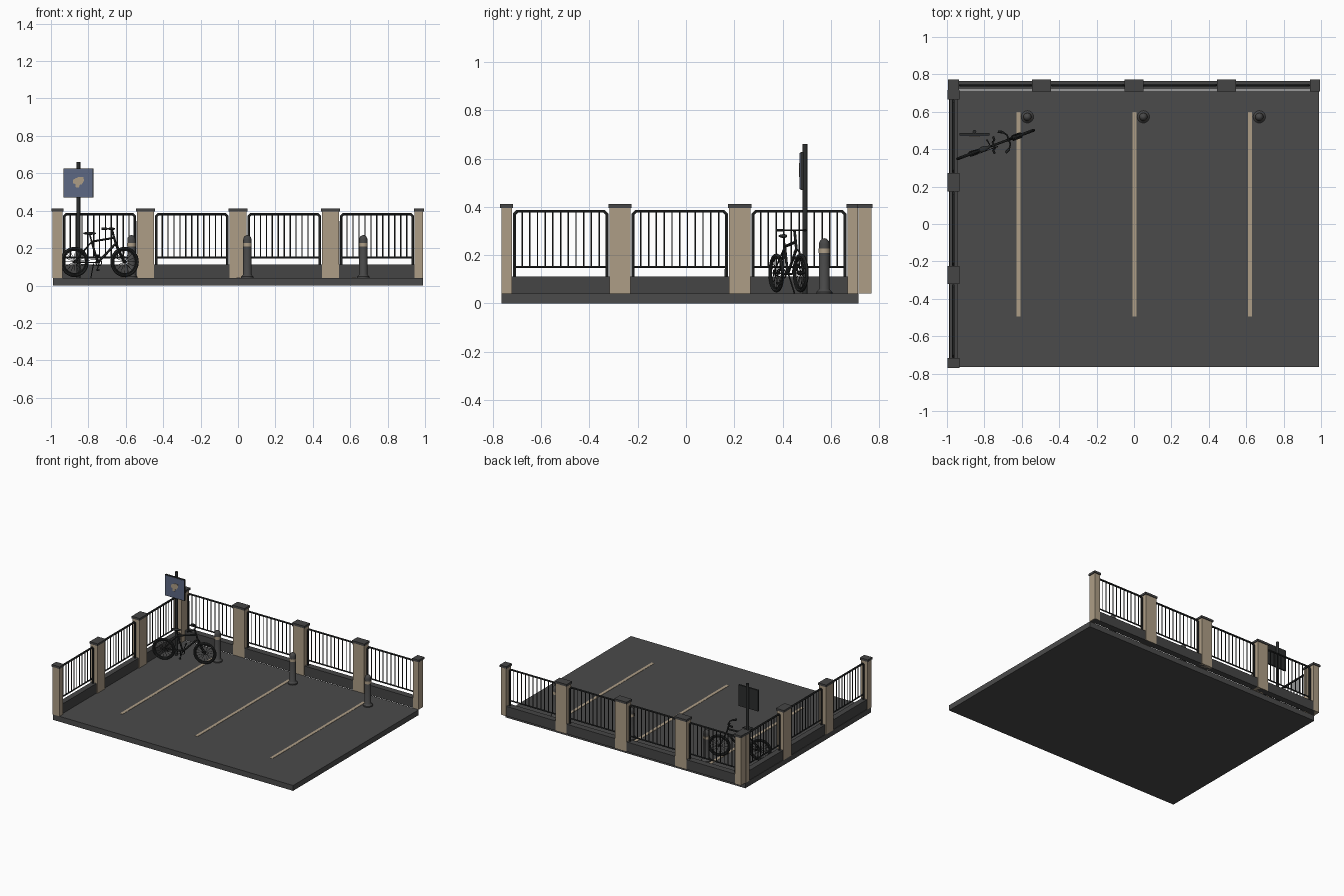
import bpy, bmesh, math
from math import sin, cos, pi
from mathutils import Matrix, Vector

if "Cube" in bpy.data.objects:
    bpy.data.objects.remove(bpy.data.objects["Cube"], do_unlink=True)


def material(name, r, g, b):
    m = bpy.data.materials.new(name)
    m.use_nodes = True
    m.diffuse_color = (r, g, b, 1)
    m.node_tree.nodes["Principled BSDF"].inputs["Base Color"].default_value = (r, g, b, 1)
    return m


ASPHALT = material("asphalt", 0.07, 0.07, 0.07)
CONCRETE = material("dark concrete", 0.06, 0.06, 0.06)
STONE = material("tan stone", 0.42, 0.34, 0.24)
IRON = material("black iron", 0.025, 0.027, 0.027)
BLUE = material("sign blue", 0.11, 0.14, 0.23)
STEEL = material("grey steel", 0.065, 0.065, 0.065)


def finish(ob, mat, smooth):
    ob.data.materials.clear()
    ob.data.materials.append(mat)
    if smooth:
        bpy.ops.object.select_all(action="DESELECT")
        ob.select_set(True)
        bpy.context.view_layer.objects.active = ob
        bpy.ops.object.shade_smooth_by_angle(angle=math.radians(40))
    return ob


def from_bmesh(name, bm, mat, smooth=False):
    bmesh.ops.recalc_face_normals(bm, faces=bm.faces)
    me = bpy.data.meshes.new(name)
    bm.to_mesh(me)
    bm.free()
    ob = bpy.data.objects.new(name, me)
    bpy.context.collection.objects.link(ob)
    return finish(ob, mat, smooth)


def boxes(name, spans, mat):
    """Boxes given as (x0, x1, y0, y1, z0, z1)."""
    bm = bmesh.new()
    for x0, x1, y0, y1, z0, z1 in spans:
        m = Matrix.Translation(((x0 + x1) / 2, (y0 + y1) / 2, (z0 + z1) / 2))
        m = m @ Matrix.Diagonal((x1 - x0, y1 - y0, z1 - z0, 1))
        bmesh.ops.create_cube(bm, size=1, matrix=m)
    return from_bmesh(name, bm, mat)


def lathe(name, profile, mat, centre, steps=20):
    """Turn an (r, z) profile about a vertical axis."""
    bm = bmesh.new()
    vs = [bm.verts.new((r, 0, z)) for r, z in profile]
    es = [bm.edges.new(p) for p in zip(vs, vs[1:])]
    bmesh.ops.spin(bm, geom=vs + es, axis=(0, 0, 1), cent=(0, 0, 0),
                   angle=2 * pi, steps=steps, use_duplicate=False)
    bmesh.ops.remove_doubles(bm, verts=bm.verts, dist=0.0001)
    bmesh.ops.translate(bm, verts=bm.verts, vec=centre)
    return from_bmesh(name, bm, mat, True)


def tubes(name, paths, mat, matrix=None, res=1):
    """Round tubes given as (points, radius, closed)."""
    cu = bpy.data.curves.new(name, "CURVE")
    cu.dimensions = "3D"
    cu.bevel_depth = 1
    cu.bevel_resolution = res
    cu.use_fill_caps = True
    for pts, radius, closed in paths:
        sp = cu.splines.new("POLY")
        sp.points.add(len(pts) - 1)
        sp.use_cyclic_u = closed
        for p, co in zip(sp.points, pts):
            co = Vector(co) if matrix is None else matrix @ Vector(co)
            p.co = (*co, 1)
            p.radius = radius
    ob = bpy.data.objects.new(name, cu)
    bpy.context.collection.objects.link(ob)
    bpy.ops.object.select_all(action="DESELECT")
    ob.select_set(True)
    bpy.context.view_layer.objects.active = ob
    bpy.ops.object.convert(target="MESH")
    return finish(bpy.context.object, mat, True)


# Ground slab and painted bay lines
G = 0.04
boxes("ground_slab", [(-0.99, 0.99, -0.765, 0.715, 0, G)], ASPHALT)
boxes("bay_lines", [(x - 0.011, x + 0.011, -0.495, 0.6, G, G + 0.002)
                    for x in (-0.617, 0.003, 0.62)], STONE)

# Low walls along the back and the right side
WALL = 0.112
boxes("back_wall", [(-0.985, 0.985, 0.718, 0.765, G, WALL)], CONCRETE)
boxes("side_wall", [(-0.987, -0.945, -0.76, 0.71, G, WALL)], CONCRETE)

# Stone posts: (start, end) along each wall
back_posts = [(-0.99, -0.94), (-0.54, -0.448), (-0.046, 0.046), (0.448, 0.54), (0.945, 0.99)]
side_posts = [(-0.765, -0.722), (-0.317, -0.23), (0.178, 0.267), (0.67, 0.712)]
back_spans = [(a, b, 0.714, 0.768) for a, b in back_posts]
side_spans = [(-0.993, -0.937, a, b) for a, b in side_posts]
spans = back_spans + side_spans
boxes("stone_posts", [(*s, G, 0.398) for s in spans], STONE)
c = 0.005
boxes("post_caps", [(a - c, b + c, d - c, e + c, 0.396, 0.412) for a, b, d, e in spans], CONCRETE)


# Iron railings between the posts
def railing(name, posts, place, bars=11):
    paths = []
    for (_, a), (b, _) in zip(posts, posts[1:]):
        a, b = a + 0.011, b - 0.011
        top, r = 0.382, 0.012
        hoop = [(a, WALL), (a, top - r), (a + r, top), (b - r, top), (b, top - r), (b, WALL)]
        paths.append(([place(t, z) for t, z in hoop], 0.0075, False))
        paths.append(([place(a, 0.15), place(b, 0.15)], 0.005, False))
        for i in range(1, bars + 1):
            t = a + (b - a) * i / (bars + 1)
            paths.append(([place(t, 0.15), place(t, top)], 0.0034, False))
    tubes(name, paths, IRON)


railing("back_railing", back_posts, lambda t, z: (t, 0.741, z))
railing("side_railing", side_posts, lambda t, z: (-0.966, t, z))

# Bollards with a tan band
for i, x in enumerate((-0.57, 0.05, 0.67)):
    at = (x, 0.573, G)
    dome = [(0.022 * cos(a), 0.205 + 0.025 * sin(a)) for a in (0, 0.4, 0.8, 1.2, pi / 2)]
    lathe(f"bollard_{i}", [(0, 0), (0.033, 0), (0.033, 0.008), (0.026, 0.014),
                           (0.022, 0.02)] + dome, STEEL, at)
    lathe(f"bollard_band_{i}", [(0.021, 0.168), (0.0235, 0.168), (0.0235, 0.188),
                                (0.021, 0.188)], STONE, at)

# Sign on a pole
tubes("sign_pole", [([(-0.853, 0.493, G), (-0.853, 0.493, 0.66)], 0.01, False)], IRON, res=3)
boxes("sign_board", [(-0.934, -0.773, 0.474, 0.486, 0.47, 0.627)], IRON)
boxes("sign_face", [(-0.93, -0.777, 0.471, 0.474, 0.474, 0.623)], BLUE)
bm = bmesh.new()
outline = [(-0.03, 0.012), (-0.012, 0.022), (0.004, 0.028), (0.026, 0.028), (0.03, 0.008),
           (0.018, -0.012), (0.008, -0.012), (0.002, -0.03), (-0.014, -0.03),
           (-0.016, -0.01), (-0.03, -0.006)]
face = bm.faces.new([bm.verts.new((-0.853 + x, 0.471, 0.553 + z)) for x, z in outline])
new = bmesh.ops.extrude_face_region(bm, geom=[face])["geom"]
bmesh.ops.translate(bm, verts=[v for v in new if isinstance(v, bmesh.types.BMVert)],
                    vec=(0, -0.002, 0))
from_bmesh("sign_patch", bm, STONE)

# Bicycle, built along its own length and then turned
BIKE = Matrix.Translation((-0.74, 0.425, 0)) @ Matrix.Rotation(math.radians(20.6), 4, "Z")
HUB, R = 0.126, 0.073


def ring(u, v, z, r, n=32):
    return [(u + r * cos(2 * pi * k / n), v, z + r * sin(2 * pi * k / n)) for k in range(n)]


rear, front = (-0.143, 0, HUB), (0.143, 0, HUB)
for name, (u, _, z) in (("rear_wheel", rear), ("front_wheel", front)):
    wheel = [(ring(u, 0, z, R), 0.008, True), (ring(u, 0, z, R - 0.01), 0.004, True),
             ([(u, -0.014, z), (u, 0.014, z)], 0.007, False)]
    wheel += [([(u, 0.005 * (-1) ** k, z), p], 0.0012, False)
              for k, p in enumerate(ring(u, 0, z, R - 0.01, 16))]
    tubes(name, wheel, IRON, BIKE, 2)

bracket, seat, head, crown = (-0.01, 0, 0.122), (-0.045, 0, 0.235), (0.083, 0, 0.255), (0.092, 0, 0.225)
frame = [([bracket, seat], 0.006, False), ([seat, head], 0.006, False),
         ([bracket, crown], 0.0065, False), ([crown, (0.07, 0, 0.3)], 0.006, False),
         ([seat, (-0.056, 0, 0.272)], 0.004, False)]
for s in (-1, 1):
    frame += [([seat, (-0.143, 0.012 * s, HUB)], 0.0035, False),
              ([bracket, (-0.143, 0.012 * s, HUB)], 0.0035, False),
              ([crown, (0.098, 0.012 * s, 0.212), (0.125, 0.012 * s, 0.155),
                (0.143, 0.012 * s, HUB)], 0.004, False)]
tubes("bike_frame", frame, IRON, BIKE)
bars = [(0.035, 0.06), (0.06, 0.048), (0.075, 0.025)]
bar_path = [(u, v, 0.303) for u, v in bars] + [(u, -v, 0.303) for u, v in reversed(bars)]
tubes("handlebar", [(bar_path, 0.0045, False), (bar_path[:2], 0.007, False),
                    (bar_path[-2:], 0.007, False)], IRON, BIKE)

# Cranks, chainring, chain and stand
drive = [(ring(-0.01, -0.014, 0.122, 0.016, 16), 0.003, True),
         ([(-0.01, -0.02, 0.122), (-0.01, 0.02, 0.122)], 0.005, False),
         ([(-0.143, -0.014, HUB + 0.008), (-0.01, -0.014, 0.138)], 0.0015, False),
         ([(-0.143, -0.014, HUB - 0.008), (-0.01, -0.014, 0.106)], 0.0015, False),
         ([(-0.03, 0.012, 0.118), (-0.035, 0.04, G)], 0.003, False)]
for s in (-1, 1):
    u, z = -0.01 + 0.012 * s, 0.122 + 0.038 * s
    drive += [([(-0.01, 0.02 * s, 0.122), (u, 0.022 * s, z)], 0.003, False),
              ([(u, 0.022 * s, z), (u, 0.045 * s, z)], 0.006, False)]
tubes("bike_drive", drive, IRON, BIKE)

# Saddle, tapering to the front
bm = bmesh.new()
bmesh.ops.create_uvsphere(bm, u_segments=16, v_segments=8, radius=1)
for v in bm.verts:
    v.co = BIKE @ Vector((-0.057 + 0.038 * v.co.x, 0.02 * v.co.y * (0.65 - 0.45 * v.co.x),
                          0.279 + 0.008 * v.co.z))
from_bmesh("saddle", bm, IRON, True)
